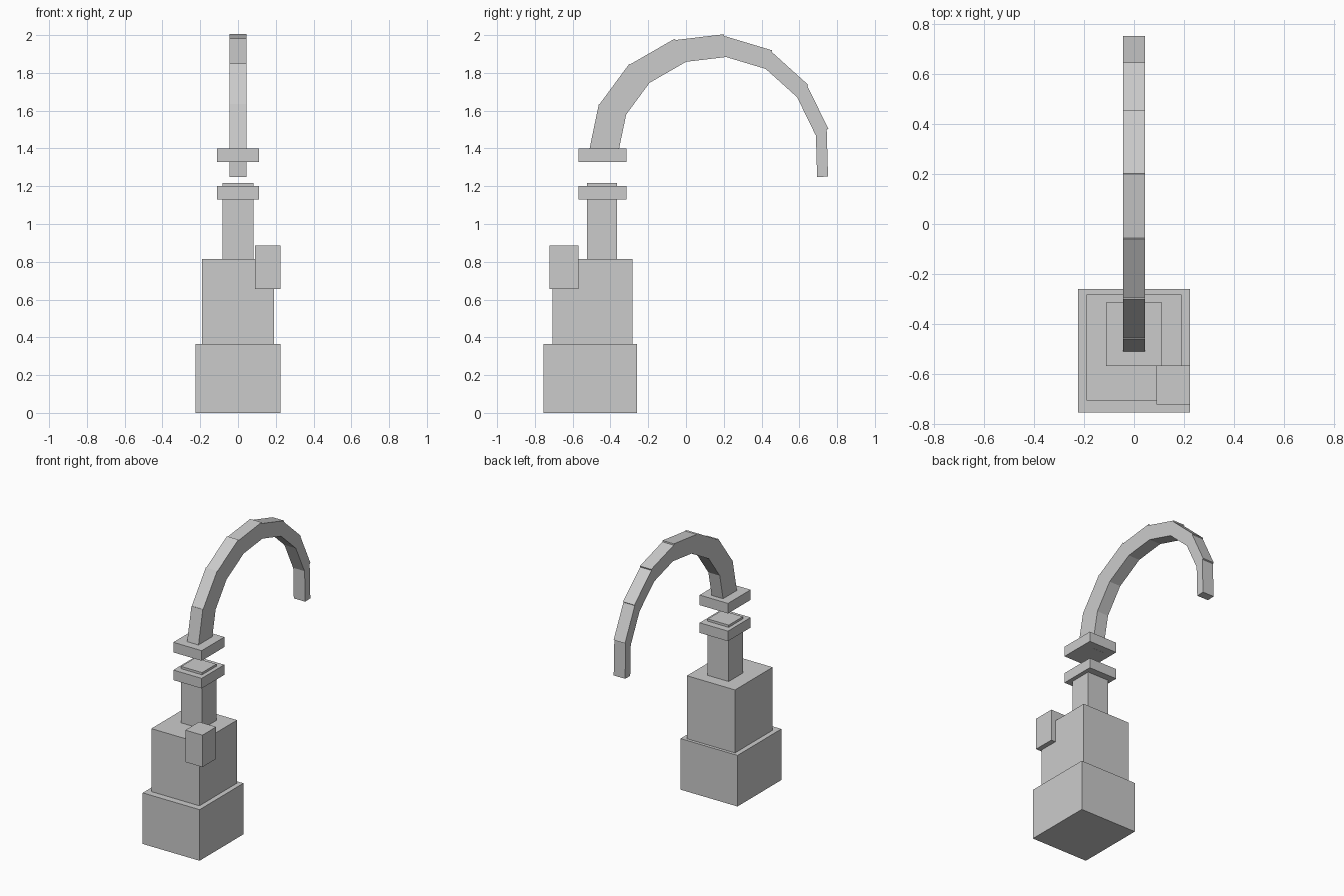
import bpy, math
from mathutils import Vector

if "Cube" in bpy.data.objects:
    bpy.data.objects.remove(bpy.data.objects["Cube"])


def make_box(name, size, centre, tilt=0.0):
    bpy.ops.mesh.primitive_cube_add(size=1, location=centre, rotation=(tilt, 0, 0))
    ob = bpy.context.object
    ob.name = name
    ob.scale = size
    bpy.ops.object.transform_apply(location=False, rotation=False, scale=True)
    return ob


def span_box(name, x, y, z):
    make_box(name, [b - a for a, b in (x, y, z)], [(a + b) / 2 for a, b in (x, y, z)])


# Stacked base, body, side block and neck
span_box("base", (-0.225, 0.225), (-0.755, -0.26), (0, 0.365))
span_box("body", (-0.19, 0.19), (-0.707, -0.282), (0.365, 0.815))
span_box("side_block", (0.09, 0.225), (-0.723, -0.568), (0.657, 0.885))
span_box("neck", (-0.083, 0.083), (-0.524, -0.364), (0.815, 1.218))

# Matching collars with a gap between them
for name, z in (("lower_collar", 1.13), ("upper_collar", 1.328)):
    span_box(name, (-0.112, 0.112), (-0.57, -0.314), (z, z + 0.072))

# Curved arm: overlapping straight boxes that thin towards the tip
path = [Vector(p) for p in (
    (-0.444, 1.343), (-0.39, 1.603), (-0.25, 1.793), (-0.038, 1.915), (0.196, 1.943),
    (0.43, 1.873), (0.611, 1.71), (0.716, 1.495), (0.723, 1.25))]
thickness = (0.153, 0.146, 0.136, 0.121, 0.104, 0.088, 0.075, 0.058)
dirs = [(b - a).normalized() for a, b in zip(path, path[1:])]


def overlap(i, j):
    # Extension that closes the outer corner between neighbouring segments
    if not 0 <= j < len(dirs):
        return 0.0
    return thickness[i] / 2 * math.tan(dirs[i].angle(dirs[j]) / 2)


for i, d in enumerate(dirs):
    start = path[i] - d * overlap(i, i - 1)
    end = path[i + 1] + d * overlap(i, i + 1)
    mid = (start + end) / 2
    make_box(f"arm_segment_{i + 1}", (0.09, (end - start).length, thickness[i]),
             (0, mid.x, mid.y), math.atan2(d.y, d.x))
